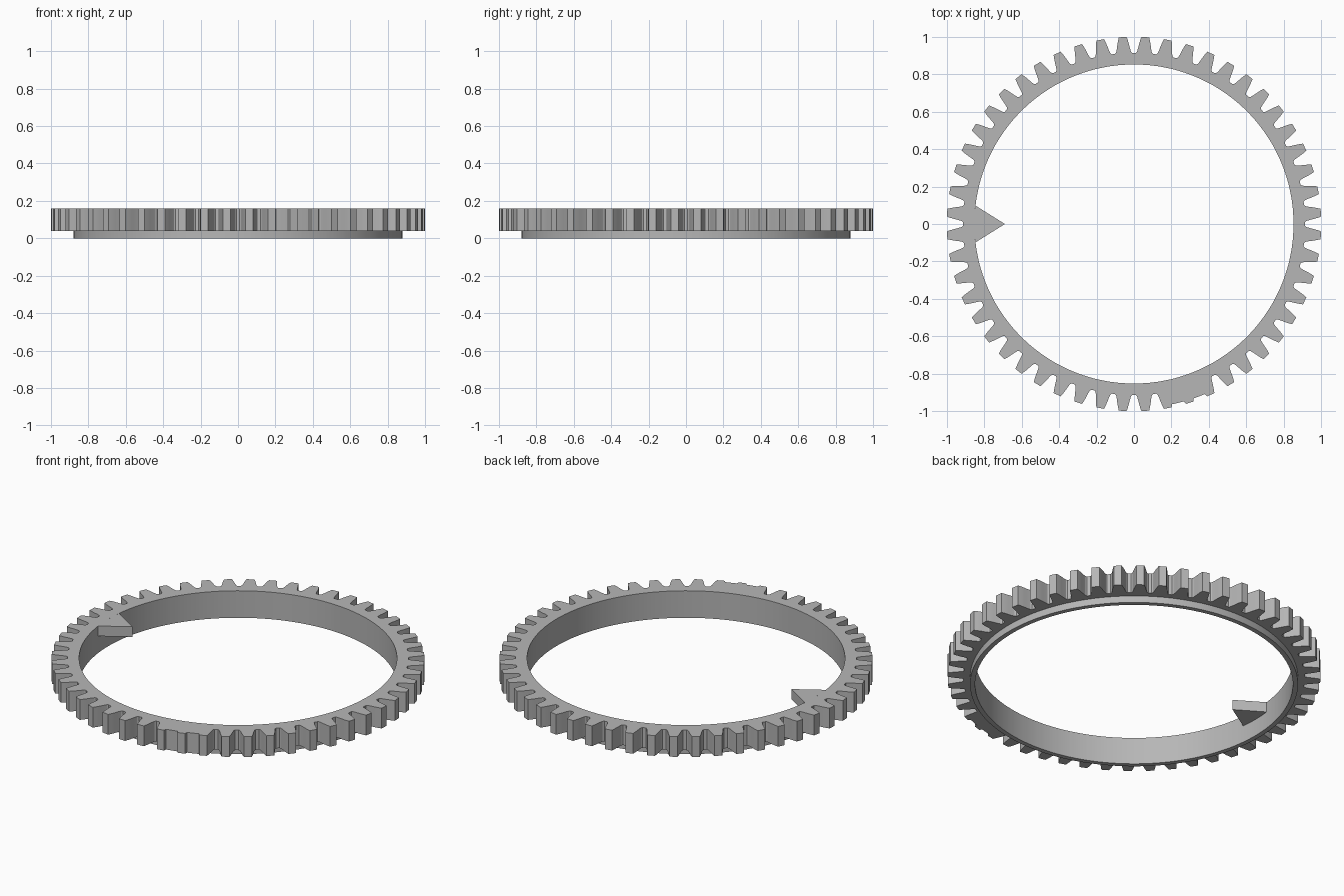
import bpy
import bmesh
from math import cos, sin, tau, radians

if "Cube" in bpy.data.objects:
    bpy.data.objects.remove(bpy.data.objects["Cube"], do_unlink=True)

TEETH = 52
BORE, COLLAR, ROOT = 0.853, 0.88, 0.915
STEP, TOP = 0.04, 0.16
# One tooth flank, root to tip: (radius, half width)
FLANK = [(0.915, 0.046), (0.921, 0.040), (0.94, 0.035),
         (0.96, 0.0315), (0.98, 0.027), (1.001, 0.021)]

grey = bpy.data.materials.new("grey plastic")
grey.use_nodes = True
colour = (0.47, 0.47, 0.47, 1)
grey.diffuse_color = colour
grey.node_tree.nodes["Principled BSDF"].inputs["Base Color"].default_value = colour


def finish(name, bm):
    bmesh.ops.recalc_face_normals(bm, faces=bm.faces)
    mesh = bpy.data.meshes.new(name)
    bm.to_mesh(mesh)
    bm.free()
    mesh.materials.append(grey)
    obj = bpy.data.objects.new(name, mesh)
    bpy.context.collection.objects.link(obj)
    bpy.ops.object.select_all(action="DESELECT")
    obj.select_set(True)
    bpy.context.view_layer.objects.active = obj
    bpy.ops.object.shade_smooth_by_angle(angle=radians(25))
    return obj


# Toothed outline as (angle, radius), with two gaps filled in near the front
outline = []
fill_start, fill_end = radians(-79.6), radians(-65.8)
for i in range(TEETH):
    centre = tau * (i + 0.5) / TEETH - tau / 2
    tooth = [(centre - w / r, r) for r, w in FLANK]
    tooth += [(centre + w / r, r) for r, w in reversed(FLANK)]
    for a, r in tooth:
        if fill_start < a < fill_end:
            r = max(r, 0.985)
        outline.append((a, r))

# Ring body: sweep the stepped cross-section around the outline
bm = bmesh.new()
sections = []
for a, r in outline:
    profile = [(BORE, 0), (BORE, TOP), (r, TOP), (r, STEP), (COLLAR, STEP), (COLLAR, 0)]
    sections.append([bm.verts.new((p * cos(a), p * sin(a), z)) for p, z in profile])
for i, here in enumerate(sections):
    there = sections[(i + 1) % len(sections)]
    for j in range(len(here)):
        k = (j + 1) % len(here)
        bm.faces.new((here[j], here[k], there[k], there[j]))
finish("toothed_ring", bm)

# Inner pointer: flat wedge flush with the top, its back following the bore
bm = bmesh.new()
arc = [radians(180 + 6.6 * t / 4) for t in range(-4, 5)]
points = [(BORE * cos(a), BORE * sin(a)) for a in arc] + [(-0.69, 0)]
base = bm.faces.new([bm.verts.new((x, y, 0.1)) for x, y in points])
grown = bmesh.ops.extrude_face_region(bm, geom=[base], use_keep_orig=True)
bmesh.ops.translate(bm, vec=(0, 0, TOP - 0.1),
                    verts=[v for v in grown["geom"] if isinstance(v, bmesh.types.BMVert)])
finish("inner_pointer", bm)
